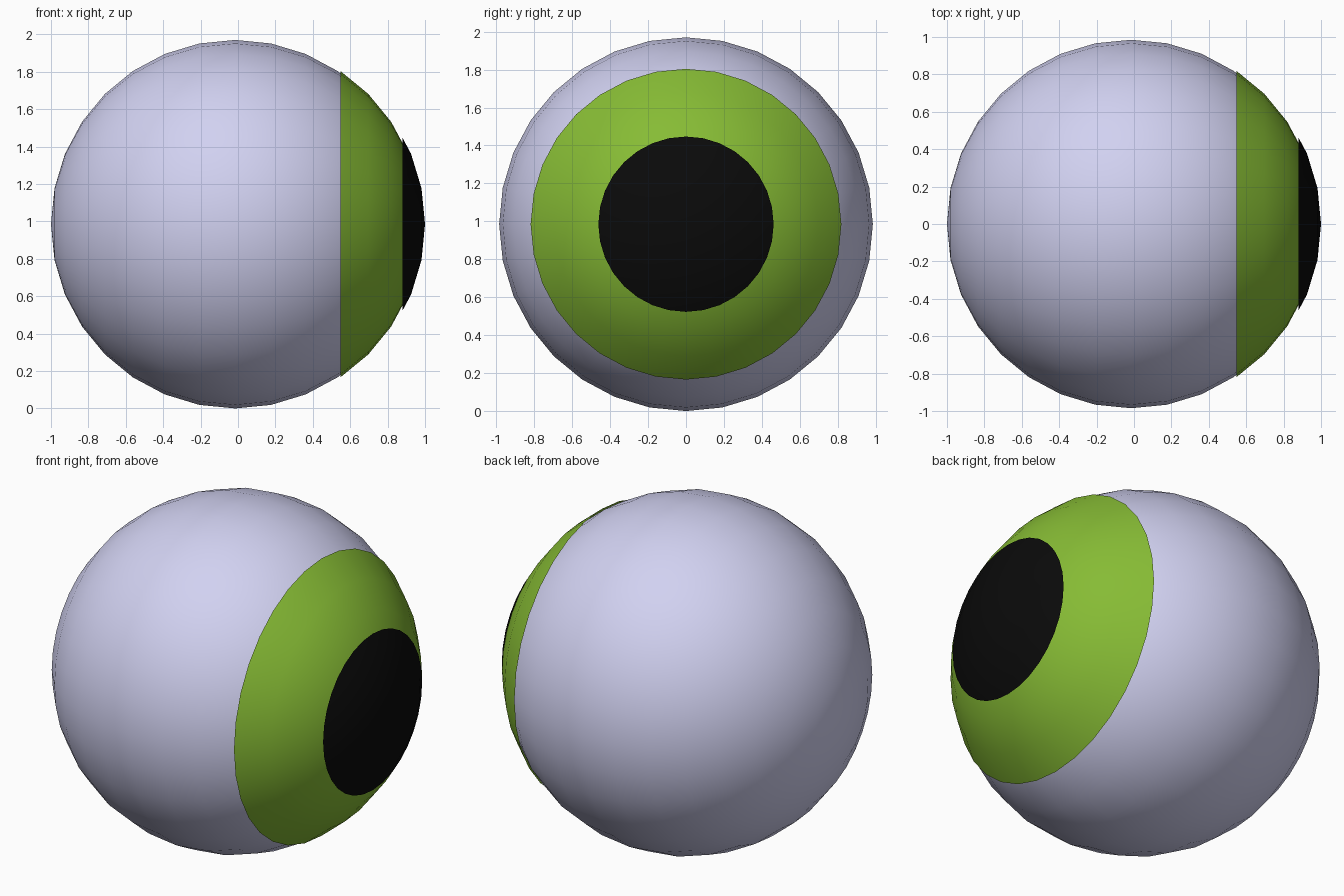
import bpy, bmesh, math
from mathutils import Matrix

if "Cube" in bpy.data.objects:
    bpy.data.objects.remove(bpy.data.objects["Cube"])

R = 0.985          # radius shared by every layer
STEP = 0.015       # each layer sits slightly further forward (+x)


def eye_layer(name, offset, color, cut_x=None):
    """UV sphere with its poles on x; optionally keep only the cap beyond cut_x."""
    bm = bmesh.new()
    bmesh.ops.create_uvsphere(bm, u_segments=32, v_segments=16, radius=R,
                              matrix=Matrix.Rotation(math.pi / 2, 4, 'Y'))
    if cut_x is not None:
        bmesh.ops.bisect_plane(bm, geom=bm.verts[:] + bm.edges[:] + bm.faces[:],
                               dist=1e-4, plane_co=(cut_x, 0, 0),
                               plane_no=(1, 0, 0), clear_inner=True)
    for f in bm.faces:
        f.smooth = True
    me = bpy.data.meshes.new(name)
    bm.to_mesh(me)
    bm.free()
    mat = bpy.data.materials.new(name)
    mat.diffuse_color = (*color, 1)
    mat.use_nodes = True
    mat.node_tree.nodes["Principled BSDF"].inputs["Base Color"].default_value = mat.diffuse_color
    me.materials.append(mat)
    ob = bpy.data.objects.new(name, me)
    ob.location = (offset, 0, R)
    bpy.context.collection.objects.link(ob)
    return ob


ring = math.pi / 16
iris_x = R * math.cos(5 * ring)                                  # on the fifth ring
pupil_x = R * (math.cos(2 * ring) + math.cos(3 * ring)) / 2      # midway between rings

eye_layer("eyeball", -STEP, (0.64, 0.64, 0.88))
eye_layer("iris", 0, (0.24, 0.5, 0.035), iris_x)
eye_layer("pupil", STEP, (0.003, 0.003, 0.003), pupil_x)
